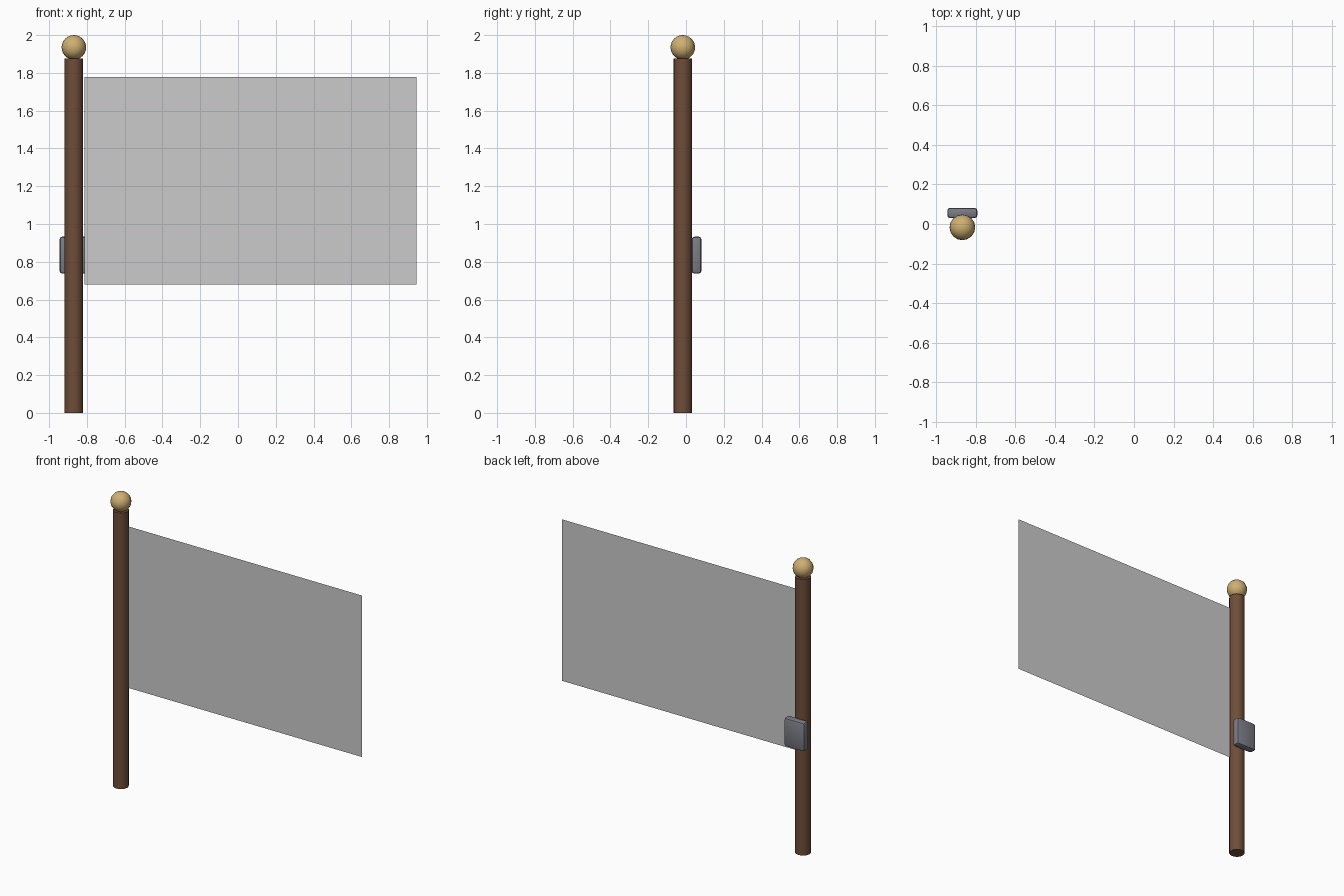
import bpy
import math

if "Cube" in bpy.data.objects:
    bpy.data.objects.remove(bpy.data.objects["Cube"])

PX, PY = -0.869, -0.017  # pole axis


def finish(name, color=None, smooth=True):
    ob = bpy.context.object
    ob.name = name
    if color:
        mat = bpy.data.materials.new(name + "_paint")
        mat.diffuse_color = (*color, 1)
        mat.use_nodes = True
        mat.node_tree.nodes["Principled BSDF"].inputs["Base Color"].default_value = mat.diffuse_color
        ob.data.materials.append(mat)
    if smooth:
        bpy.ops.object.shade_smooth_by_angle(angle=math.radians(40))
    return ob


# Wooden pole
bpy.ops.mesh.primitive_cylinder_add(vertices=16, radius=0.049, depth=1.877,
                                    location=(PX, PY, 1.877 / 2))
finish("pole", (0.16, 0.075, 0.04))

# Brass ball on top
bpy.ops.mesh.primitive_uv_sphere_add(segments=16, ring_count=12, radius=0.065,
                                     location=(PX, PY, 1.935))
finish("ball_finial", (0.62, 0.43, 0.17))

# Rounded metal bracket behind the pole
bpy.ops.mesh.primitive_cube_add(size=1, location=(PX, 0.056, 0.835))
bracket = bpy.context.object
bracket.scale = (0.152, 0.052, 0.195)
bpy.ops.object.transform_apply(location=False, rotation=False, scale=True)
bevel = bracket.modifiers.new("rounded_edges", 'BEVEL')
bevel.width = 0.014
bevel.segments = 2
bpy.ops.object.modifier_apply(modifier=bevel.name)
finish("bracket", (0.2, 0.2, 0.24))

# Flat flag sheet facing the front
bpy.ops.mesh.primitive_plane_add(size=1, location=(0.066, PY, 1.23),
                                 rotation=(math.pi / 2, 0, 0))
bpy.context.object.scale = (1.757, 1.098, 1)
bpy.ops.object.transform_apply(location=False, rotation=True, scale=True)
finish("flag", smooth=False)
